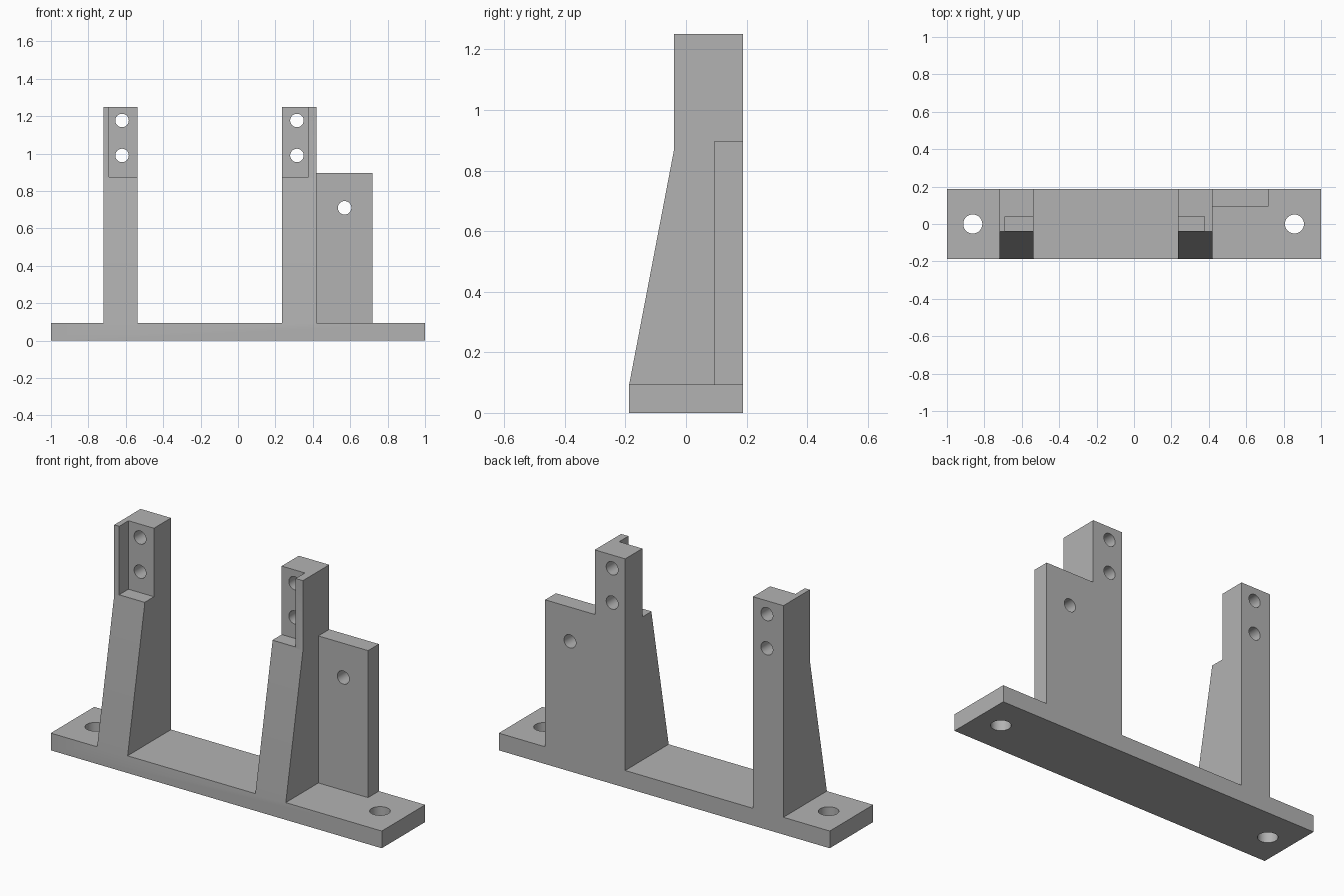
import bpy
import bmesh
from math import pi
from mathutils import Matrix, Vector

if "Cube" in bpy.data.objects:
    bpy.data.objects.remove(bpy.data.objects["Cube"])

grey = bpy.data.materials.new("plain grey")
grey.use_nodes = True
grey.diffuse_color = (0.45, 0.45, 0.45, 1)
grey.node_tree.nodes["Principled BSDF"].inputs["Base Color"].default_value = grey.diffuse_color

FRONT, BACK = -0.1875, 0.1875
BASE_TOP, POST_TOP = 0.094, 1.25
POST_FRONT = -0.04


def make_object(name, bm):
    bmesh.ops.recalc_face_normals(bm, faces=bm.faces)
    mesh = bpy.data.meshes.new(name)
    bm.to_mesh(mesh)
    bm.free()
    mesh.materials.append(grey)
    obj = bpy.data.objects.new(name, mesh)
    bpy.context.collection.objects.link(obj)
    return obj


def box(name, low, high):
    low, high = Vector(low), Vector(high)
    bm = bmesh.new()
    bmesh.ops.create_cube(bm, size=1, matrix=Matrix.Translation((low + high) / 2)
                          @ Matrix.Diagonal((high - low).to_4d()))
    return make_object(name, bm)


def side_profile(name, x0, x1, points):
    """Extrude a (y, z) outline along x."""
    bm = bmesh.new()
    face = bm.faces.new([bm.verts.new((x0, y, z)) for y, z in points])
    new = bmesh.ops.extrude_face_region(bm, geom=[face])["geom"]
    verts = [v for v in new if isinstance(v, bmesh.types.BMVert)]
    bmesh.ops.translate(bm, verts=verts, vec=(x1 - x0, 0, 0))
    return make_object(name, bm)


def drill(name, centre, radius, along_y=False):
    bm = bmesh.new()
    turn = Matrix.Rotation(pi / 2 if along_y else 0, 4, "X")
    bmesh.ops.create_cone(bm, cap_ends=True, segments=40, radius1=radius, radius2=radius,
                          depth=1, matrix=Matrix.Translation(centre) @ turn)
    return make_object(name, bm)


def combine(target, other, operation):
    mod = target.modifiers.new(other.name, "BOOLEAN")
    mod.operation = operation
    mod.solver = "EXACT"
    mod.object = other
    bpy.context.view_layer.objects.active = target
    bpy.ops.object.modifier_apply(modifier=mod.name)
    bpy.data.objects.remove(other)


# Base plate with a mounting hole at each end
base = box("base_plate", (-1, FRONT, 0), (1, BACK, BASE_TOP))
for x in (-0.862, 0.858):
    combine(base, drill("mounting_hole", (x, 0, 0), 0.051), "DIFFERENCE")

# Tapered posts, each with an open corner notch and two screw holes
outline = [(FRONT, BASE_TOP), (BACK, BASE_TOP), (BACK, POST_TOP),
           (POST_FRONT, POST_TOP), (POST_FRONT, 0.866)]
posts = {}
for name, x0, x1, n0, n1, hole_x in (
        ("right_post", -0.72, -0.536, -0.69, -0.4, -0.62),
        ("left_post", 0.236, 0.42, 0.1, 0.376, 0.315)):
    post = side_profile(name, x0, x1, outline)
    combine(post, box("notch", (n0, -0.4, 0.876), (n1, 0.04, 1.5)), "DIFFERENCE")
    for z in (0.99, 1.177):
        combine(post, drill("screw_hole", (hole_x, 0, z), 0.036, True), "DIFFERENCE")
    posts[name] = post

# Upright side plate with one hole, beside the left post
plate = box("side_plate", (0.42, 0.094, BASE_TOP), (0.72, BACK, 0.897))
combine(plate, drill("plate_hole", (0.57, 0, 0.71), 0.036, True), "DIFFERENCE")

# Join into one solid, keeping the flat faces sharp
for part in (posts["right_post"], posts["left_post"], plate):
    combine(base, part, "UNION")
base.name = "bracket_body"
bpy.ops.object.select_all(action="DESELECT")
base.select_set(True)
bpy.context.view_layer.objects.active = base
bpy.ops.object.shade_smooth_by_angle(angle=pi / 6)
